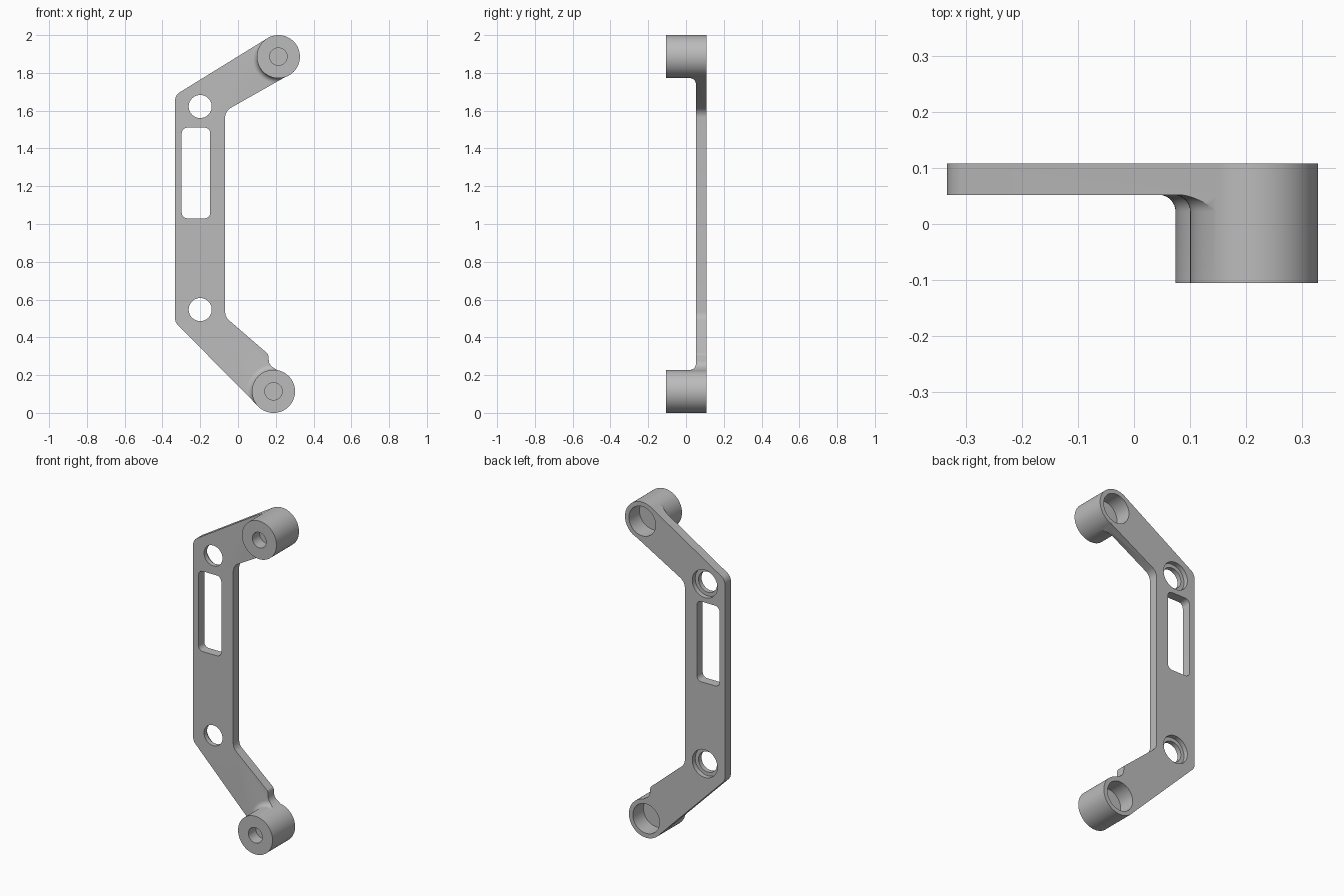
import bpy, bmesh, math
from mathutils import Vector

if "Cube" in bpy.data.objects:
    bpy.data.objects.remove(bpy.data.objects["Cube"])

FRONT, PLATE, BACK = -0.105, 0.052, 0.108
BOSS_R, FILLET = 0.114, 0.03
TOP, BOTTOM = (0.214, 1.886), (0.188, 0.114)

grey = bpy.data.materials.new("plain grey")
grey.use_nodes = True
colour = (0.5, 0.5, 0.5, 1)
grey.diffuse_color = colour
grey.node_tree.nodes["Principled BSDF"].inputs["Base Color"].default_value = colour


def finish(name, bm):
    bmesh.ops.recalc_face_normals(bm, faces=bm.faces)
    mesh = bpy.data.meshes.new(name)
    bm.to_mesh(mesh)
    bm.free()
    mesh.materials.append(grey)
    obj = bpy.data.objects.new(name, mesh)
    bpy.context.collection.objects.link(obj)
    return obj


def rounded(corners, steps=8):
    """Turn (x, z, radius) corners into a rounded outline."""
    out = []
    for i, (x, z, r) in enumerate(corners):
        p = Vector((x, z))
        if r == 0:
            out.append(p)
            continue
        a = (Vector(corners[i - 1][:2]) - p).normalized()
        b = (Vector(corners[(i + 1) % len(corners)][:2]) - p).normalized()
        half = a.angle(b) / 2
        centre = p + (a + b).normalized() * r / math.sin(half)
        start = p + a * r / math.tan(half) - centre
        end = p + b * r / math.tan(half) - centre
        sweep = start.angle(end)
        for k in range(steps + 1):
            t = k / steps
            out.append(centre + (start * math.sin((1 - t) * sweep)
                                 + end * math.sin(t * sweep)) / math.sin(sweep))
    return out


def prism(name, outline, y0, y1):
    bm = bmesh.new()
    face = bm.faces.new([bm.verts.new((p[0], y0, p[1])) for p in outline])
    top = bmesh.ops.extrude_face_region(bm, geom=[face])["geom"]
    bmesh.ops.translate(bm, vec=(0, y1 - y0, 0),
                        verts=[v for v in top if isinstance(v, bmesh.types.BMVert)])
    return finish(name, bm)


def lathe(name, centre, profile, n=64):
    """Solid of revolution about the y direction from (radius, y) points."""
    bm = bmesh.new()
    rings = [[bm.verts.new((centre[0] + r * math.cos(math.tau * i / n), y,
                            centre[1] + r * math.sin(math.tau * i / n)))
              for i in range(n)] for r, y in profile]
    for a, b in zip(rings, rings[1:]):
        for i in range(n):
            j = (i + 1) % n
            bm.faces.new((a[i], a[j], b[j], b[i]))
    bm.faces.new(rings[0])
    bm.faces.new(rings[-1])
    return finish(name, bm)


def combine(target, tool, operation, keep=False):
    mod = target.modifiers.new(operation.lower(), "BOOLEAN")
    mod.operation, mod.solver, mod.object = operation, "EXACT", tool
    bpy.context.view_layer.objects.active = target
    bpy.ops.object.modifier_apply(modifier=mod.name)
    if not keep:
        bpy.data.objects.remove(tool)


# Bent plate outline, running into both bosses
outline = rounded([
    (-0.333, 0.48, 0.05), (0.107, 0.035, 0), (*BOTTOM, 0), (0.245, 0.2, 0),
    (0.165, 0.255, 0.045), (0.16, 0.311, 0.025), (-0.068, 0.508, 0.06),
    (-0.068, 1.598, 0.06), (0.269, 1.789, 0), (*TOP, 0),
    (0.153, 1.982, 0), (-0.333, 1.682, 0.05)])
bracket = prism("bracket", outline, PLATE, BACK)
limit = prism("fillet_limit", outline, FRONT, BACK - 0.01)

# Bosses with a fillet where they meet the plate
for centre in (TOP, BOTTOM):
    curve = [(BOSS_R - 0.01, PLATE - FILLET), (BOSS_R, PLATE - FILLET)]
    for k in range(1, 9):
        a = math.pi / 2 * k / 8
        curve.append((BOSS_R + FILLET * (1 - math.cos(a)),
                      PLATE - FILLET + FILLET * math.sin(a)))
    curve.append((BOSS_R + FILLET, PLATE + 0.01))
    fillet = lathe("fillet", centre, curve)
    combine(fillet, limit, "INTERSECT", keep=True)
    combine(bracket, fillet, "UNION")
    combine(bracket, lathe("boss", centre, [(BOSS_R, FRONT), (BOSS_R, BACK)]), "UNION")
bpy.data.objects.remove(limit)

# Blind screw hole at the front and wide pocket at the back of each boss
for centre in (TOP, BOTTOM):
    for r, y0, y1 in ((0.046, FRONT - 0.05, FRONT + 0.07), (0.088, BACK - 0.1, BACK + 0.05)):
        combine(bracket, lathe("pocket_cutter", centre, [(r, y0), (r, y1)]), "DIFFERENCE")

# Counterbored mounting holes
for z in (0.547, 1.622):
    profile = [(0.061, 0), (0.061, 0.08), (0.083, 0.08), (0.083, 0.15)]
    combine(bracket, lathe("hole_cutter", (-0.2, z), profile), "DIFFERENCE")

# Long rounded slot
slot = rounded([(x, z, 0.03) for x, z in
                ((-0.298, 1.03), (-0.147, 1.03), (-0.147, 1.51), (-0.298, 1.51))])
combine(bracket, prism("slot_cutter", slot, 0, 0.2), "DIFFERENCE")

bpy.ops.object.select_all(action="DESELECT")
bracket.select_set(True)
bpy.context.view_layer.objects.active = bracket
bpy.ops.object.shade_smooth_by_angle(angle=math.radians(30))
